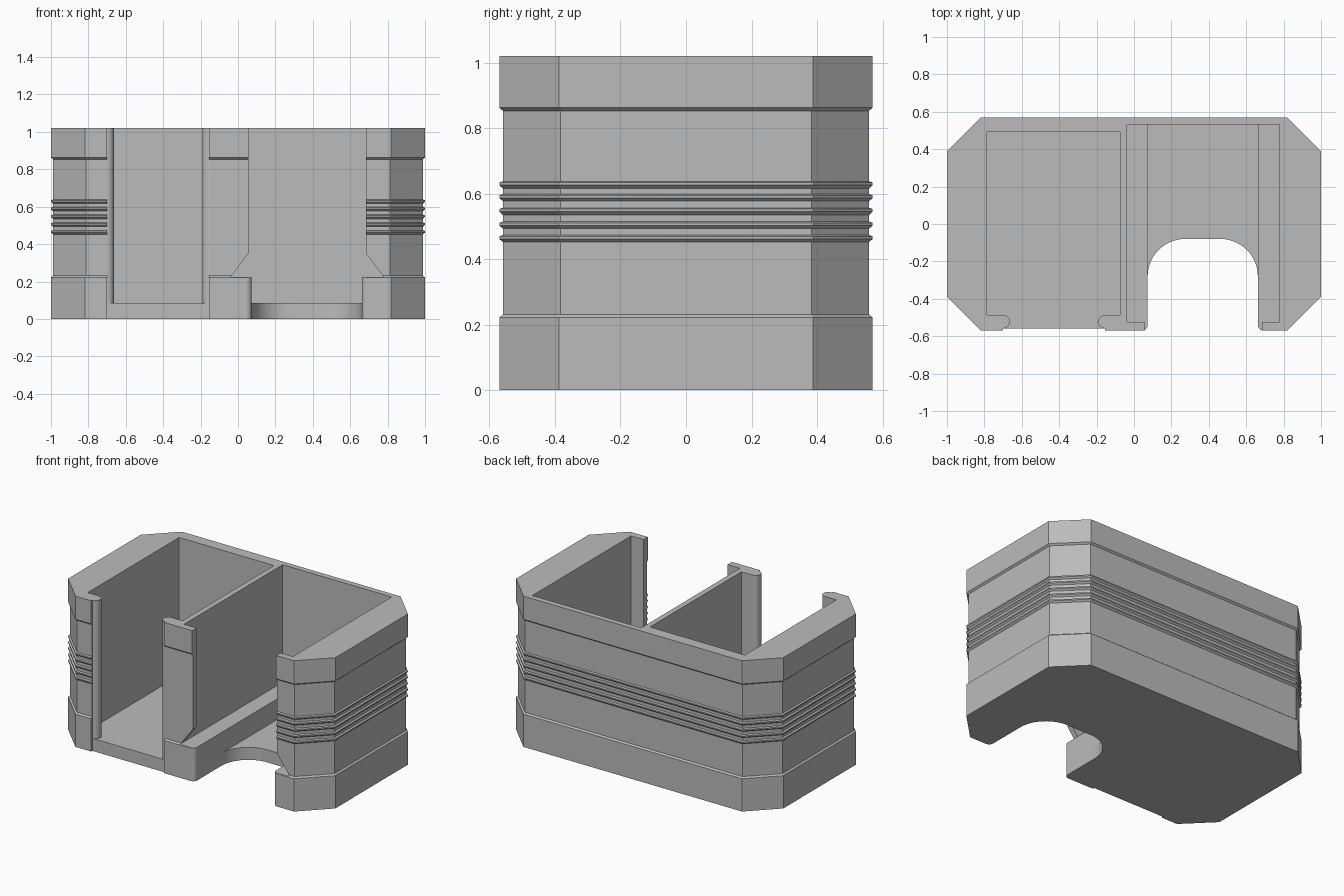
import bpy, bmesh, math

if "Cube" in bpy.data.objects:
    bpy.data.objects.remove(bpy.data.objects["Cube"])

H = 1.02          # overall height
Y = 0.57          # half depth
STEP = 0.011      # depth of the recessed band

grey = bpy.data.materials.new("mid_grey")
grey.diffuse_color = (0.5, 0.5, 0.5, 1)
grey.use_nodes = True
grey.node_tree.nodes["Principled BSDF"].inputs["Base Color"].default_value = grey.diffuse_color


def make_object(name, bm):
    bmesh.ops.recalc_face_normals(bm, faces=bm.faces)
    me = bpy.data.meshes.new(name)
    bm.to_mesh(me)
    bm.free()
    me.materials.append(grey)
    ob = bpy.data.objects.new(name, me)
    bpy.context.collection.objects.link(ob)
    return ob


def loft(name, rings):
    """Skin a stack of closed rings and cap both ends."""
    bm = bmesh.new()
    vs = [[bm.verts.new(p) for p in ring] for ring in rings]
    for a, b in zip(vs, vs[1:]):
        for i in range(len(a)):
            j = (i + 1) % len(a)
            bm.faces.new((a[i], a[j], b[j], b[i]))
    bm.faces.new(vs[0])
    bm.faces.new(vs[-1])
    return make_object(name, bm)


def prism(name, pts, z0, z1):
    return loft(name, [[(x, y, z) for x, y in pts] for z in (z0, z1)])


def box(name, x0, x1, y0, y1, z0, z1):
    return prism(name, [(x0, y0), (x1, y0), (x1, y1), (x0, y1)], z0, z1)


def arc(cx, cy, r, a0, a1, n=10):
    return [(cx + r * math.cos(math.radians(a0 + (a1 - a0) * i / n)),
             cy + r * math.sin(math.radians(a0 + (a1 - a0) * i / n)))
            for i in range(n + 1)]


def octagon(inset, z):
    x, y = 1 - inset, Y - inset
    cx, cy = 0.818 - inset * 0.414, 0.388 - inset * 0.414
    return [(px, py, z) for px, py in
            ((cx, -y), (x, -cy), (x, cy), (cx, y), (-cx, y), (-x, cy), (-x, -cy), (-cx, -y))]


# Outer shell: base band, recessed middle with five ribs, top band
profile = [(0, 0), (0, 0.222), (STEP, 0.231)]
for b in (0.452, 0.493, 0.535, 0.577, 0.616):
    profile += [(STEP, b), (0, b + 0.010), (0, b + 0.018), (STEP, b + 0.022)]
profile += [(STEP, 0.853), (0, 0.863), (0, H)]
body = loft("holder_body", [octagon(d, z) for d, z in profile])

TOP = H + 0.1
cutters = []

# Left compartment and its front slot with rounded lips
cutters.append(box("left_pocket", -0.785, -0.075, -0.486, 0.492, 0.085, TOP))
slot = [(-0.70, -0.70)] + arc(-0.70, -0.522, 0.036, -90, 90)
slot += [(-0.70, -0.45), (-0.155, -0.45)] + arc(-0.155, -0.522, 0.036, 90, 270) + [(-0.155, -0.70)]
cutters.append(prism("left_slot", slot, 0.085, TOP))
cutters.append(box("slot_face", -0.70, -0.155, -0.70, -0.558, -0.1, TOP))
# Plain front on the middle pillar
cutters.append(box("pillar_face", -0.17, 0.12, -0.70, -Y + STEP, 0.231, 0.853))

# Right compartment: wide upper pocket over a narrower channel
cutters.append(box("right_pocket", -0.038, 0.778, -0.523, 0.532, 0.225, TOP))
cutters.append(box("right_channel", 0.073, 0.662, -0.40, 0.532, 0.085, TOP))

# Round-ended finger notch through the floor, with eased front corners
notch = [(0.048, -0.70)] + arc(0.043, -0.54, 0.03, -80, 0, 6)
notch += arc(0.273, -0.28, 0.20, 180, 90, 14) + arc(0.462, -0.28, 0.20, 90, 0, 14)
notch += arc(0.692, -0.54, 0.03, 180, 260, 6) + [(0.687, -0.70)]
cutters.append(prism("finger_notch", notch, -0.1, 0.4))

# Front opening of the right compartment, flaring near the base
flare = [(-0.038, 0.225), (0.778, 0.225), (0.685, 0.35), (0.685, TOP), (0.055, TOP), (0.055, 0.35)]
cutters.append(loft("right_opening", [[(x, y, z) for x, z in flare] for y in (-0.70, -0.50)]))

for c in cutters:
    c.hide_render = True
    m = body.modifiers.new(c.name, 'BOOLEAN')
    m.operation = 'DIFFERENCE'
    m.solver = 'EXACT'
    m.object = c

# Bake the cuts and drop the cutters
dg = bpy.context.evaluated_depsgraph_get()
baked = bpy.data.meshes.new_from_object(body.evaluated_get(dg))
body.modifiers.clear()
body.data = baked
for c in cutters:
    bpy.data.objects.remove(c)

bpy.context.view_layer.objects.active = body
body.select_set(True)
bpy.ops.object.shade_smooth_by_angle(angle=math.radians(25))
